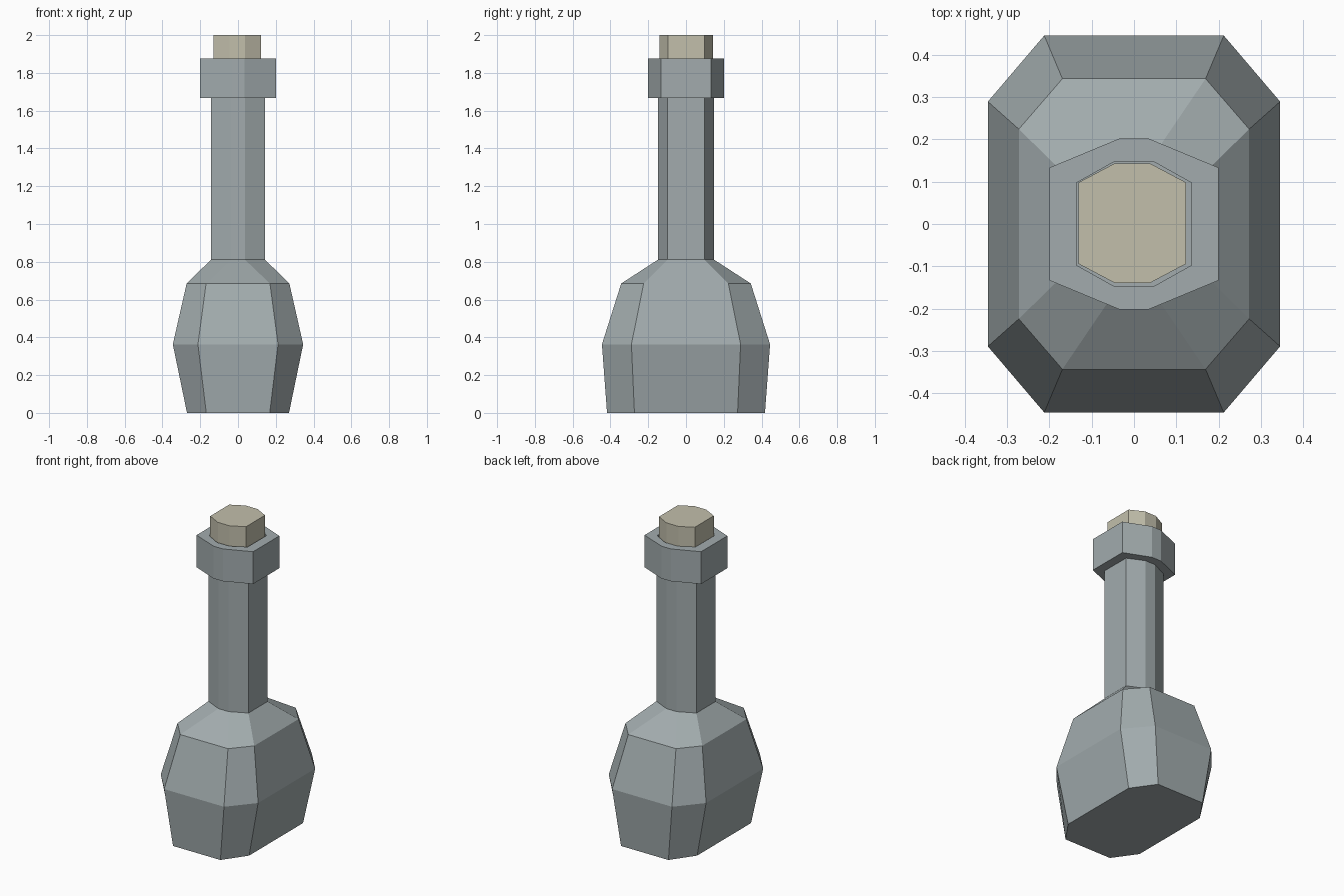
import bpy
import bmesh

if "Cube" in bpy.data.objects:
    bpy.data.objects.remove(bpy.data.objects["Cube"])


def material(name, color):
    mat = bpy.data.materials.new(name)
    mat.use_nodes = True
    mat.diffuse_color = color
    mat.node_tree.nodes["Principled BSDF"].inputs["Base Color"].default_value = color
    return mat


def octagon(hx, hy, cx, cy):
    """Elongated eight-sided outline, counter-clockwise."""
    quarter = [(hx, cy), (cx, hy)]
    half = quarter + [(-x, y) for x, y in reversed(quarter)]
    return half + [(-x, -y) for x, y in half]


def loft(name, sections, mat, center=(0, 0)):
    """Bridge stacked octagons (height, outline sizes) and cap both ends."""
    bm = bmesh.new()
    rings = [[bm.verts.new((x + center[0], y + center[1], z)) for x, y in octagon(*size)]
             for z, size in sections]
    for low, high in zip(rings, rings[1:]):
        for i in range(len(low)):
            j = (i + 1) % len(low)
            bm.faces.new((low[i], low[j], high[j], high[i]))
    bm.faces.new(rings[0][::-1])
    bm.faces.new(rings[-1])
    bmesh.ops.recalc_face_normals(bm, faces=bm.faces)
    mesh = bpy.data.meshes.new(name)
    bm.to_mesh(mesh)
    bm.free()
    mesh.materials.append(mat)
    obj = bpy.data.objects.new(name, mesh)
    bpy.context.collection.objects.link(obj)
    return obj


glass = material("grey_glass", (0.36, 0.41, 0.42, 1))
cork = material("pale_cork", (0.54, 0.52, 0.41, 1))

neck = (0.142, 0.147, 0.036, 0.097)
lip = (0.2, 0.202, 0.034, 0.133)
mouth = (0.136, 0.148, 0.045, 0.097)

# Body, shoulder, neck, lip and recessed mouth in one shell
loft("bottle", [
    (0, (0.27, 0.418, 0.168, 0.273)),
    (0.363, (0.345, 0.445, 0.212, 0.289)),
    (0.685, (0.272, 0.343, 0.169, 0.224)),
    (0.812, neck),
    (1.668, neck),
    (1.668, lip),
    (1.875, lip),
    (1.875, mouth),
    (1.78, mouth),
], glass)

# Stopper
plug = (0.127, 0.141, 0.042, 0.096)
loft("stopper", [(1.79, plug), (2, plug)], cork, center=(-0.004, 0.002))
